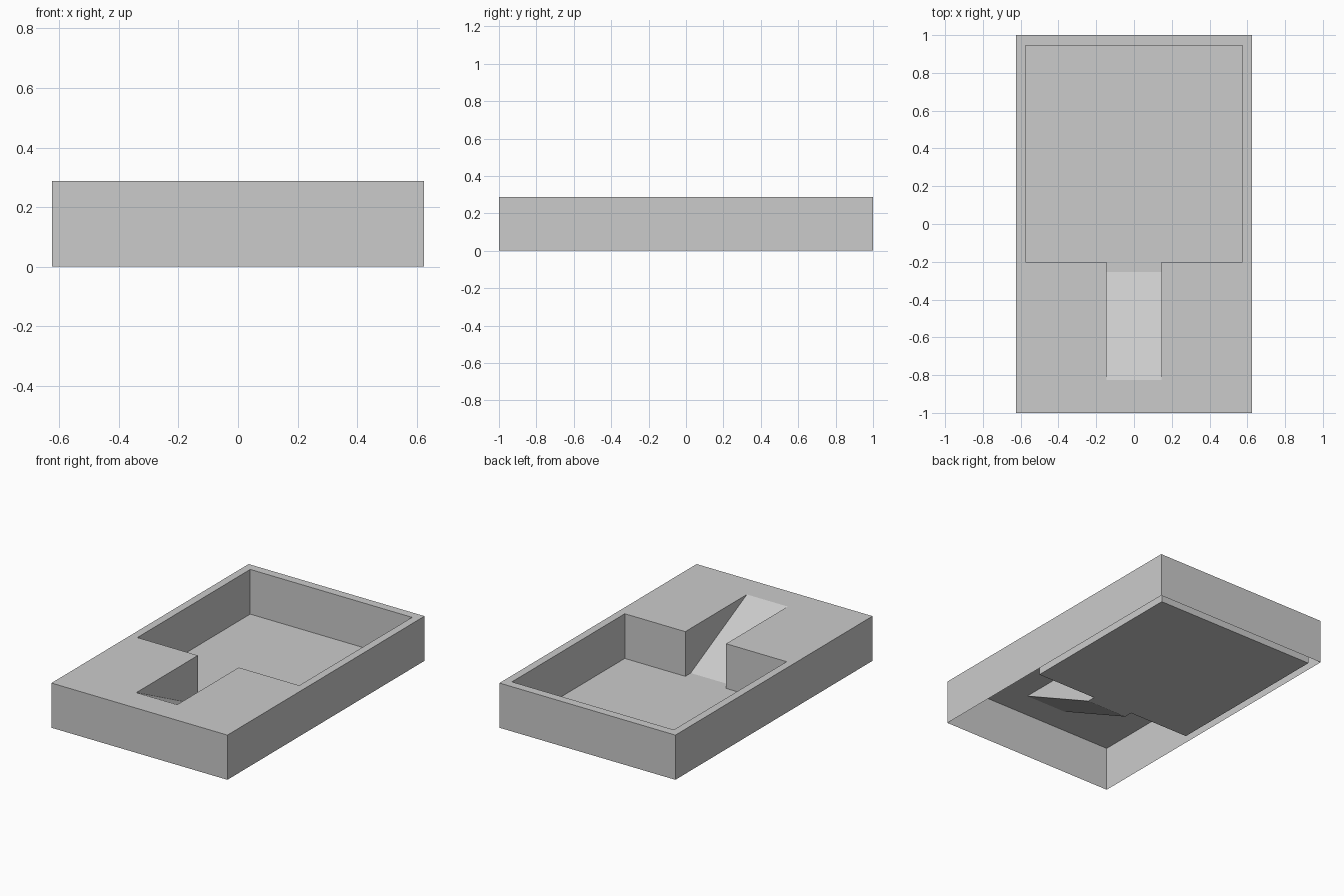
import bpy
import bmesh

cube = bpy.data.objects.get("Cube")
if cube:
    bpy.data.objects.remove(cube, do_unlink=True)

# Main dimensions
HEIGHT = 0.287
HALF_X, HALF_Y = 0.625, 1.0
POOL_X, POOL_BACK, POOL_FRONT = 0.575, 0.945, -0.2
RAMP_X, RAMP_FOOT, RAMP_TOP = 0.145, -0.255, -0.825

grey = bpy.data.materials.new("plain grey")
grey.use_nodes = True
grey.diffuse_color = (0.6, 0.6, 0.6, 1)
grey.node_tree.nodes["Principled BSDF"].inputs["Base Color"].default_value = (0.6, 0.6, 0.6, 1)


def sheet(name, polygons):
    """Thin surface from half outlines, mirrored across x = 0."""
    bm = bmesh.new()
    for points in polygons:
        bm.faces.new([bm.verts.new(p) for p in points])
    bmesh.ops.remove_doubles(bm, verts=bm.verts, dist=0.0001)
    mesh = bpy.data.meshes.new(name)
    bm.to_mesh(mesh)
    bm.free()
    mesh.materials.append(grey)
    obj = bpy.data.objects.new(name, mesh)
    bpy.context.collection.objects.link(obj)
    mirror = obj.modifiers.new("mirror", "MIRROR")
    mirror.use_clip = True
    return obj


def flat(path, z):
    return [(x, y, z) for x, y in path]


def upright(path):
    """Full-height wall panels along a path."""
    return [flat((a, b), 0) + flat((b, a), HEIGHT) for a, b in zip(path, path[1:])]


# Outer walls, open underneath
sheet("outer_walls", upright([(0, -HALF_Y), (HALF_X, -HALF_Y), (HALF_X, HALF_Y), (0, HALF_Y)]))

# Top deck around the keyhole-shaped opening
sheet("top_deck", [flat([
    (0, POOL_BACK), (POOL_X, POOL_BACK), (POOL_X, POOL_FRONT), (RAMP_X, POOL_FRONT),
    (RAMP_X, RAMP_TOP), (0, RAMP_TOP), (0, -HALF_Y), (HALF_X, -HALF_Y),
    (HALF_X, HALF_Y), (0, HALF_Y)], HEIGHT)])

# Walls of the recess
sheet("recess_walls", upright([(0, POOL_BACK), (POOL_X, POOL_BACK),
                               (POOL_X, POOL_FRONT), (RAMP_X, POOL_FRONT)]))

# Floor of the recess, reaching the foot of the ramp
sheet("recess_floor", [flat([
    (0, RAMP_FOOT), (RAMP_X, RAMP_FOOT), (RAMP_X, POOL_FRONT),
    (POOL_X, POOL_FRONT), (POOL_X, POOL_BACK), (0, POOL_BACK)], 0)])

# Sloping ramp and its side walls
sheet("ramp", [[(0, RAMP_TOP, HEIGHT), (RAMP_X, RAMP_TOP, HEIGHT),
                (RAMP_X, RAMP_FOOT, 0), (0, RAMP_FOOT, 0)]])
sheet("ramp_side_walls", [[(RAMP_X, POOL_FRONT, 0), (RAMP_X, RAMP_FOOT, 0),
                           (RAMP_X, RAMP_TOP, HEIGHT), (RAMP_X, POOL_FRONT, HEIGHT)]])
